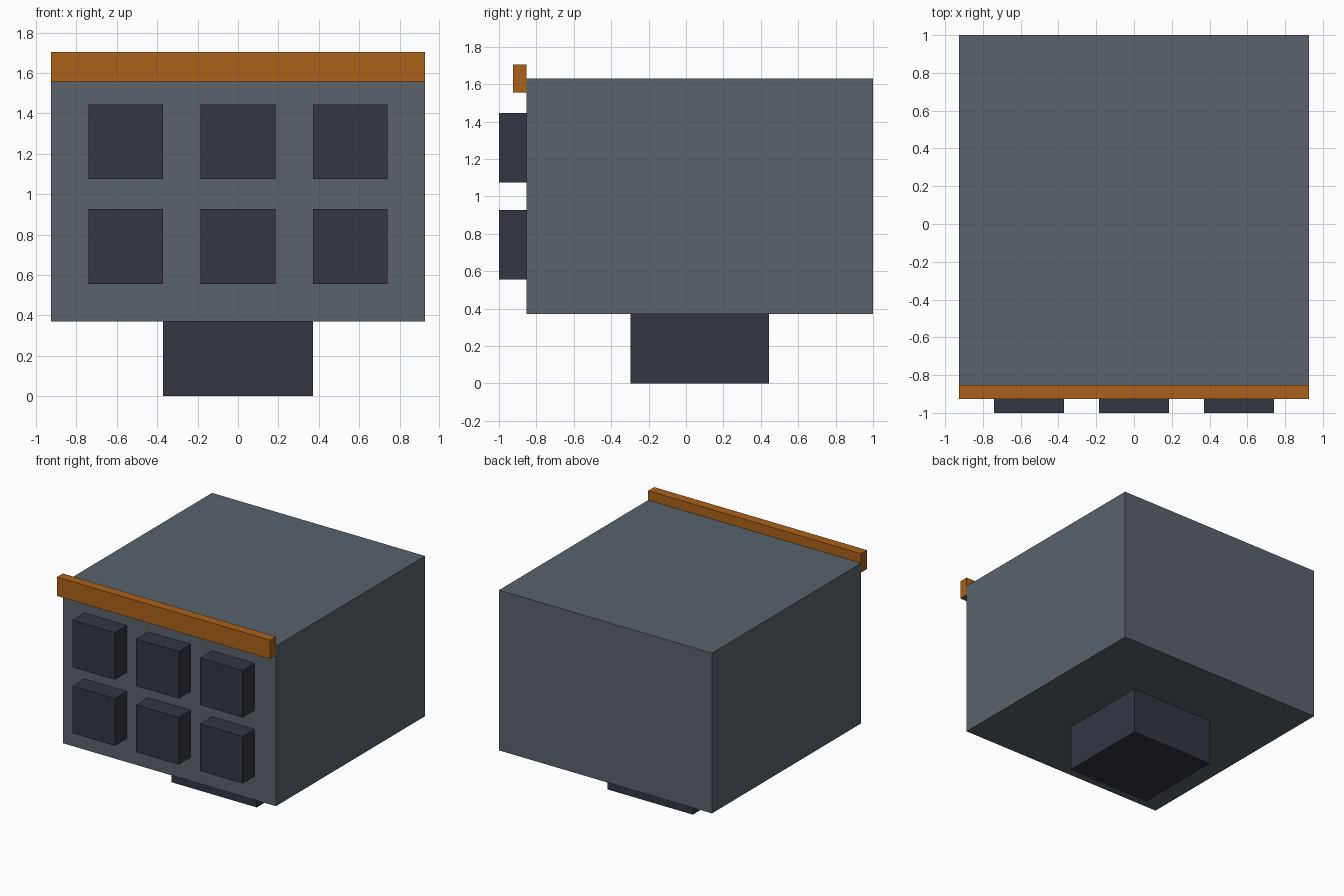
import bpy

if "Cube" in bpy.data.objects:
    bpy.data.objects.remove(bpy.data.objects["Cube"])

U = 2 / 27  # one modelling unit; the model is 27 units deep


def material(name, rgb):
    m = bpy.data.materials.new(name)
    m.diffuse_color = (*rgb, 1)
    m.use_nodes = True
    m.node_tree.nodes["Principled BSDF"].inputs["Base Color"].default_value = m.diffuse_color
    return m


slate = material("slate", (0.10, 0.125, 0.15))
dark = material("dark", (0.033, 0.037, 0.055))
orange = material("orange", (0.40, 0.12, 0.01))


def box(name, x, y, z, mat):
    """Box from (min, max) ranges given in modelling units."""
    ranges = (x, y, z)
    bpy.ops.mesh.primitive_cube_add(
        size=1, location=[(a + b) / 2 * U for a, b in ranges])
    ob = bpy.context.object
    ob.name = name
    ob.scale = [(b - a) * U for a, b in ranges]
    bpy.ops.object.transform_apply(location=False, rotation=False, scale=True)
    ob.data.materials.append(mat)
    return ob


# Main housing on its mounting block
box("housing", (-12.5, 12.5), (-11.5, 13.5), (5, 22), slate)
box("mount", (-5, 5), (-4, 6), (0, 5), dark)

# Trim bar along the top front edge
box("trim_bar", (-12.5, 12.5), (-12.5, -11.5), (21, 23), orange)

# Two rows of three front blocks
for row, zc in enumerate((10, 17)):
    for col, xc in enumerate((-7.5, 0, 7.5)):
        box(f"front_block_{row}_{col}", (xc - 2.5, xc + 2.5),
            (-13.5, -11.5), (zc - 2.5, zc + 2.5), dark)
